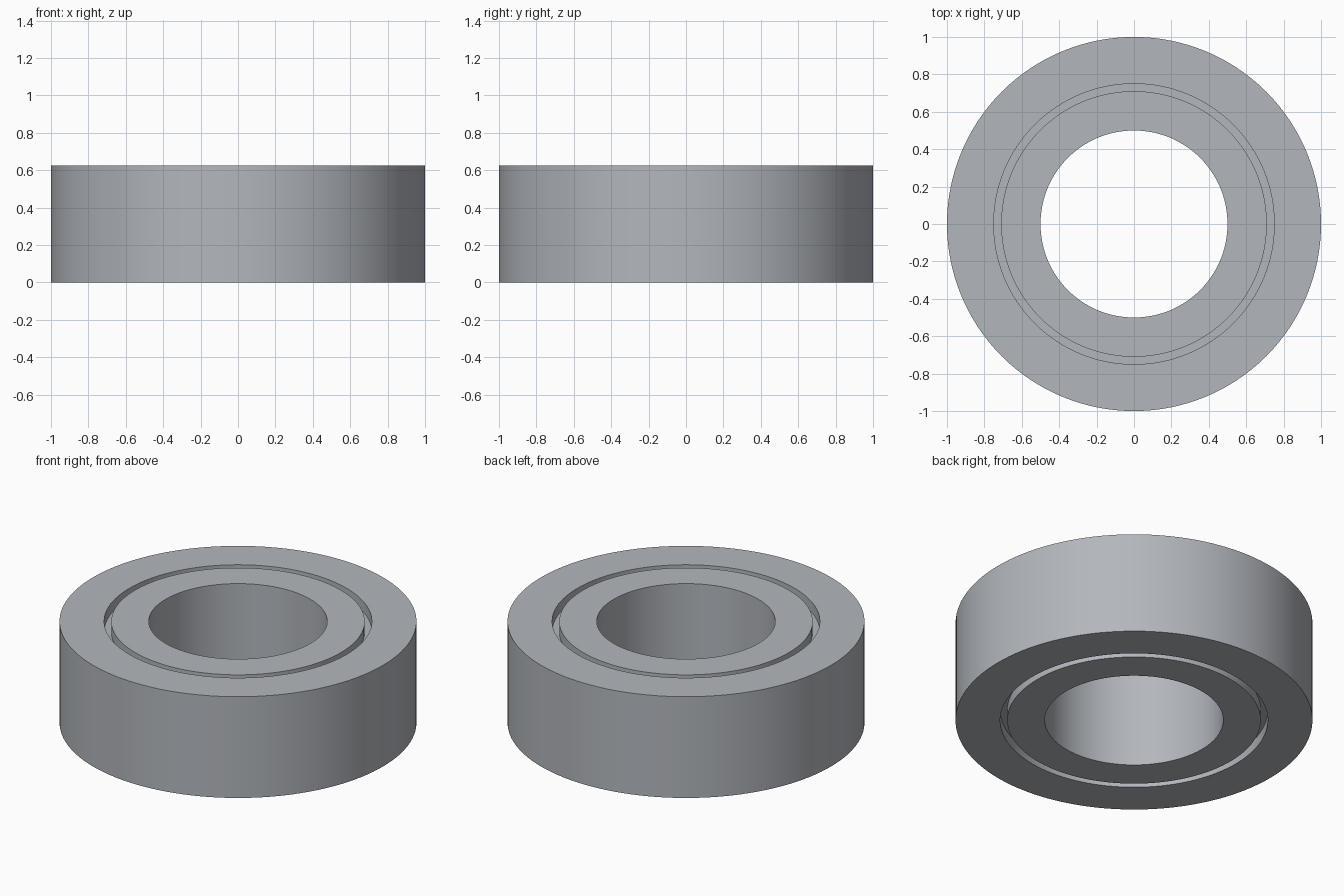
import bpy, bmesh, math

if "Cube" in bpy.data.objects:
    bpy.data.objects.remove(bpy.data.objects["Cube"])

SEGMENTS = 128
HEIGHT = 0.626

# Cool mid-grey steel
steel = bpy.data.materials.new("steel")
steel.diffuse_color = (0.45, 0.475, 0.51, 1)
steel.use_nodes = True
steel.node_tree.nodes["Principled BSDF"].inputs["Base Color"].default_value = steel.diffuse_color


def ring(name, r_in, r_out, z0, z1):
    """Spin a rectangular cross-section around z into a closed ring."""
    bm = bmesh.new()
    profile = [(r_in, z0), (r_out, z0), (r_out, z1), (r_in, z1)]
    verts = [bm.verts.new((r, 0, z)) for r, z in profile]
    edges = [bm.edges.new((verts[i], verts[(i + 1) % 4])) for i in range(4)]
    bmesh.ops.spin(bm, geom=verts + edges, cent=(0, 0, 0), axis=(0, 0, 1),
                   angle=2 * math.pi, steps=SEGMENTS, use_merge=True)
    bmesh.ops.remove_doubles(bm, verts=bm.verts[:], dist=1e-5)
    bmesh.ops.recalc_face_normals(bm, faces=bm.faces[:])
    mesh = bpy.data.meshes.new(name)
    bm.to_mesh(mesh)
    bm.free()
    mesh.materials.append(steel)
    obj = bpy.data.objects.new(name, mesh)
    bpy.context.collection.objects.link(obj)
    bpy.ops.object.select_all(action='DESELECT')
    obj.select_set(True)
    bpy.context.view_layer.objects.active = obj
    bpy.ops.object.shade_smooth_by_angle(angle=math.radians(30))
    return obj


# Outer and inner races, separated by a narrow groove
ring("outer_race", 0.75, 1.0, 0, HEIGHT)
ring("inner_race", 0.50, 0.71, 0, HEIGHT)

# Recessed seal closing the groove from both sides
DEPTH = 0.065
ring("seal", 0.71, 0.75, DEPTH, HEIGHT - DEPTH)
